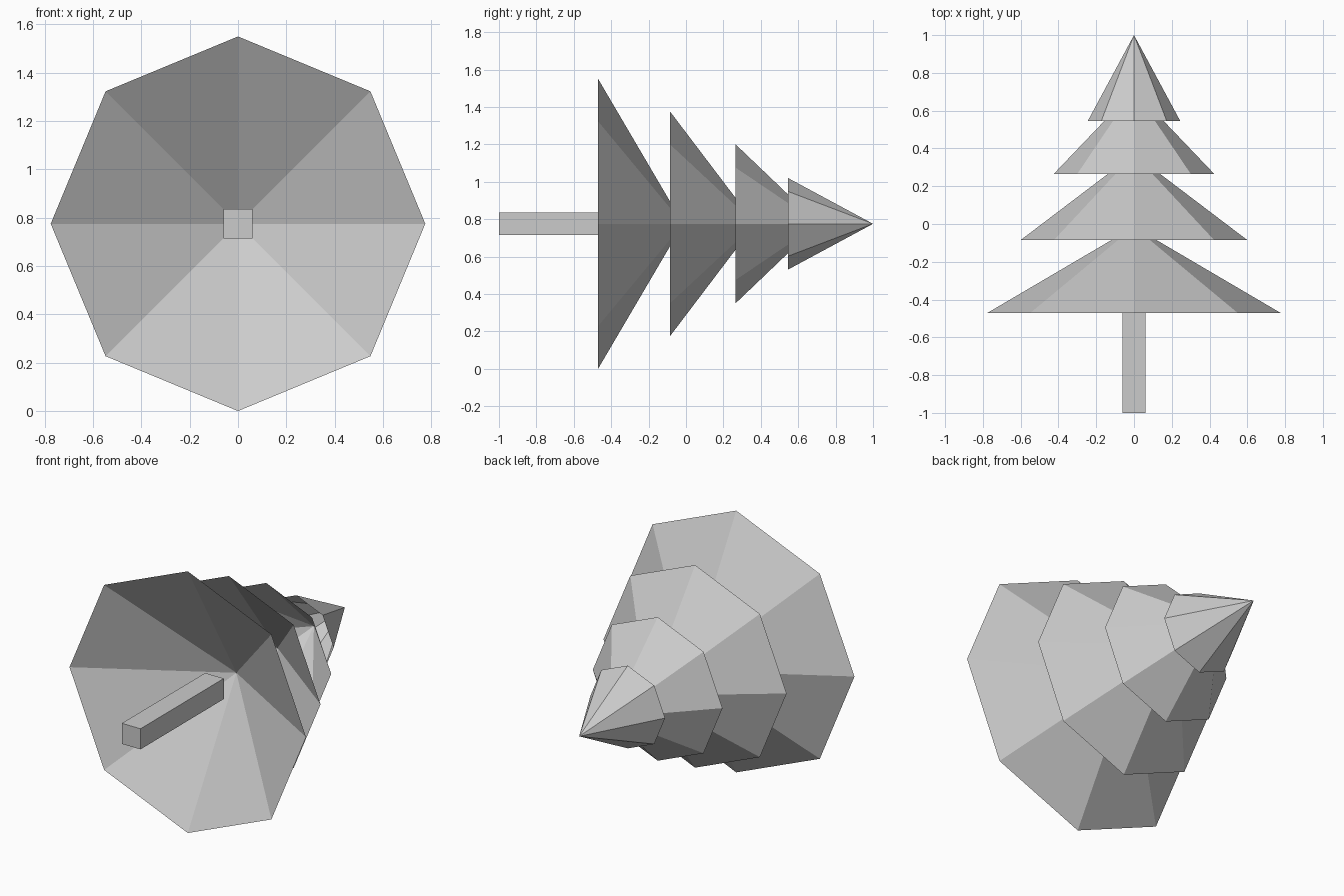
import bpy, bmesh, math
from mathutils import Matrix, Vector

if "Cube" in bpy.data.objects:
    bpy.data.objects.remove(bpy.data.objects["Cube"])

AXIS_Z = 0.775  # height of the tree's axis; the tree lies along +y

grey = bpy.data.materials.new("plain_grey")
grey.diffuse_color = (0.6, 0.6, 0.6, 1.0)
grey.use_nodes = True
grey.node_tree.nodes["Principled BSDF"].inputs["Base Color"].default_value = grey.diffuse_color


def add_object(name, bm):
    mesh = bpy.data.meshes.new(name)
    bm.to_mesh(mesh)
    bm.free()
    mesh.materials.append(grey)
    obj = bpy.data.objects.new(name, mesh)
    bpy.context.collection.objects.link(obj)
    return obj


def foliage_tier(name, base_y, tip_y, radius):
    """Hollow eight-sided cone pointing along +y, open at the base."""
    bm = bmesh.new()
    height = tip_y - base_y
    place = (Matrix.Translation((0, base_y + height / 2, AXIS_Z))
             @ Matrix.Rotation(math.radians(-90), 4, 'X'))
    bmesh.ops.create_cone(bm, cap_ends=False, segments=8, radius1=radius,
                          radius2=0, depth=height, matrix=place)
    bmesh.ops.remove_doubles(bm, verts=bm.verts, dist=1e-5)
    return add_object(name, bm)


# Foliage, from the widest tier to the pointed top
tiers = [(-0.47, -0.015, 0.775), (-0.085, 0.37, 0.60),
         (0.265, 0.71, 0.425), (0.545, 1.0, 0.245)]
for i, (base_y, tip_y, radius) in enumerate(tiers, 1):
    foliage_tier(f"foliage_tier_{i}", base_y, tip_y, radius)

# Square trunk reaching into the lowest tier
bm = bmesh.new()
bmesh.ops.create_cube(bm, size=1.0)
bmesh.ops.scale(bm, vec=Vector((0.122, 0.78, 0.122)), verts=bm.verts)
bmesh.ops.translate(bm, vec=Vector((0, -0.61, AXIS_Z)), verts=bm.verts)
add_object("trunk", bm)
